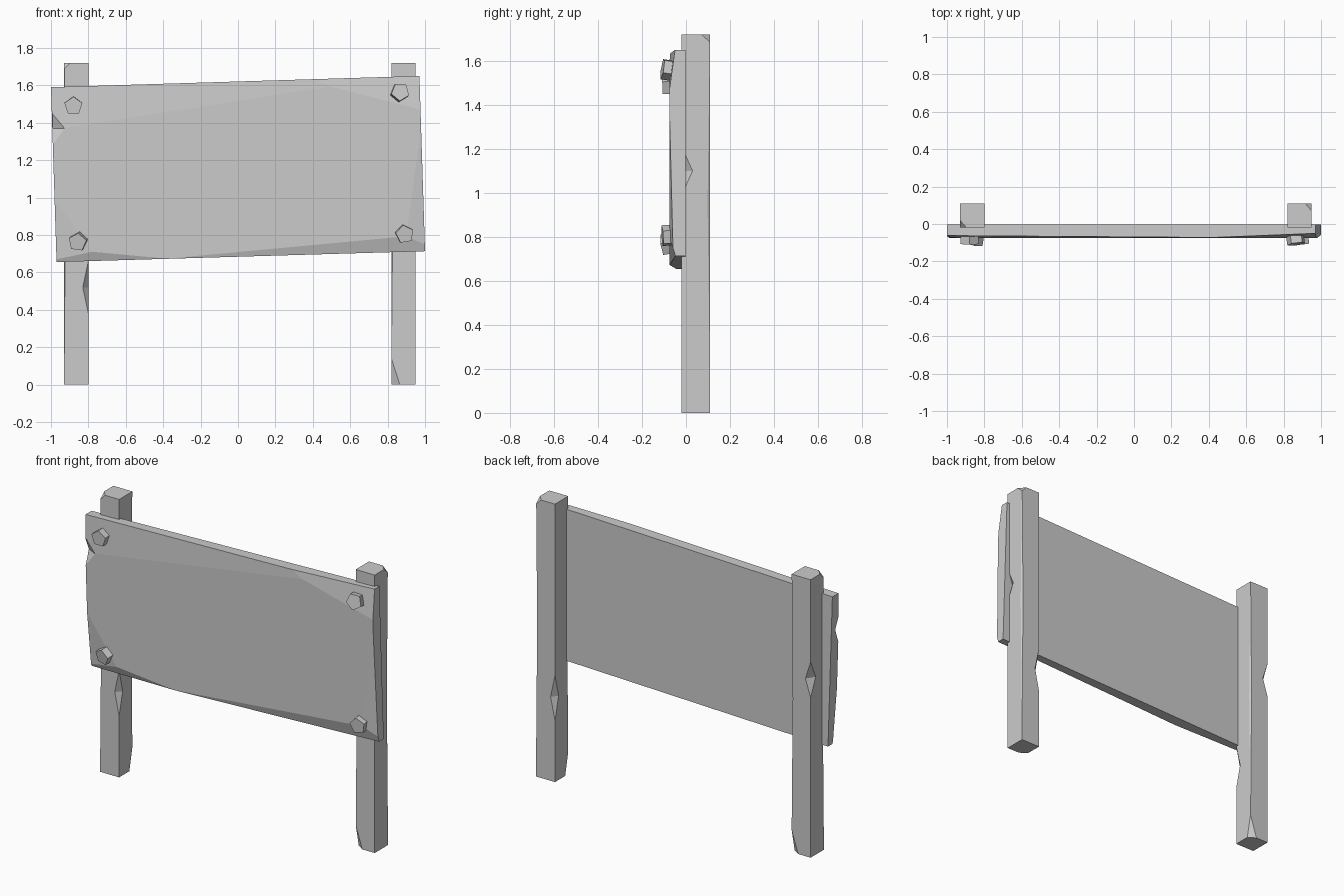
import bpy, bmesh
from math import radians
from mathutils import Vector, Matrix

if "Cube" in bpy.data.objects:
    bpy.data.objects.remove(bpy.data.objects["Cube"])


def add_object(name, bm):
    bmesh.ops.recalc_face_normals(bm, faces=bm.faces)
    mesh = bpy.data.meshes.new(name)
    bm.to_mesh(mesh)
    bm.free()
    ob = bpy.data.objects.new(name, mesh)
    bpy.context.collection.objects.link(ob)
    return ob


def hull(name, points):
    bm = bmesh.new()
    for p in points:
        bm.verts.new(p)
    bmesh.ops.convex_hull(bm, input=bm.verts[:])
    return add_object(name, bm)


def chip(ob, centre, radii):
    """Knock a faceted nick out of an edge or corner with an octahedron."""
    c = Vector(centre)
    pts = []
    for i in range(3):
        for s in (-1, 1):
            p = c.copy()
            p[i] += s * radii[i]
            pts.append(p)
    cutter = hull("chip_cutter", pts)
    cutter.hide_render = True
    mod = ob.modifiers.new("chip", 'BOOLEAN')
    mod.operation, mod.solver, mod.object = 'DIFFERENCE', 'EXACT', cutter
    bpy.context.view_layer.objects.active = ob
    bpy.ops.object.modifier_apply(modifier=mod.name)
    bpy.data.objects.remove(cutter)


# Posts: square timber with worn edges; the right one is turned half round
h = 0.065
left = hull("left_post", [(x, y, z) for x in (-h, h) for y in (-h, h) for z in (0, 1.72)])
for centre, radii in [
    ((h, -h, 0.52), (0.03, 0.035, 0.14)),     # front notch
    ((-h, h, 1.10), (0.035, 0.05, 0.11)),     # back notch
    ((-h, -h, 0.95), (0.008, 0.012, 0.90)),   # long worn edges
    ((h, h, 0.95), (0.008, 0.012, 0.85)),
    ((-h, -h, 1.72), (0.035, 0.04, 0.035)),   # top corner
    ((h, h, 0), (0.045, 0.03, 0.14)),         # foot corner
]:
    chip(left, centre, radii)
right = bpy.data.objects.new("right_post", left.data.copy())
bpy.context.collection.objects.link(right)
left.location = (-0.865, 0.045, 0)
right.location = (0.885, 0.045, 0)
right.rotation_euler.z = radians(180)

# Board: slightly tilted slab with shallow planed facets on the front
front, back = -0.075, -0.003
corners = [(-1, 1.59), (0.97, 1.65), (1, 0.713), (-0.97, 0.655)]
board = hull("sign_board", [(x, y, z) for x, z in corners for y in (front, back)])
bm = bmesh.new()
bm.from_mesh(board.data)
# each facet: two points on the front face, and one lower point (x, y, z)
facets = [
    ((-0.94, 1.37), (0.60, 1.61), (-1.0, -0.062, 1.59)),
    ((0.35, 1.63), (0.94, 1.48), (0.97, -0.050, 1.65)),
    ((-0.38, 0.673), (0.87, 0.79), (1.0, -0.048, 0.713)),
    ((-0.38, 0.673), (-0.78, 0.71), (-0.97, -0.045, 0.655)),
    ((-0.985, 1.0), (-0.78, 0.71), (-0.97, -0.050, 0.655)),
    ((0.98, 1.38), (0.90, 0.80), (1.0, -0.060, 0.80)),
]
for (x1, z1), (x2, z2), low in facets:
    a, b, c = Vector((x1, front, z1)), Vector((x2, front, z2)), Vector(low)
    n = (b - a).cross(c - a).normalized()
    if n.y > 0:
        n.negate()
    cut = bmesh.ops.bisect_plane(bm, geom=bm.verts[:] + bm.edges[:] + bm.faces[:],
                                 plane_co=a, plane_no=n, clear_outer=True)
    rim = [e for e in cut['geom_cut'] if isinstance(e, bmesh.types.BMEdge)]
    bmesh.ops.holes_fill(bm, edges=rim)
    bmesh.ops.recalc_face_normals(bm, faces=bm.faces)
bm.to_mesh(board.data)
bm.free()
chip(board, (-0.992, front, 1.37), (0.065, 0.035, 0.09))

# Bolts: five-sided heads, each knocked slightly askew
bolts = [  # x, z, spin, tilt about x, tilt about z
    ("top_left", -0.88, 1.49, 0, 2, 0),
    ("top_right", 0.865, 1.562, 185, -9, 8),
    ("bottom_left", -0.855, 0.765, 8, 10, -10),
    ("bottom_right", 0.89, 0.805, -10, 4, 5),
]
for name, x, z, spin, tx, tz in bolts:
    bm = bmesh.new()
    # five-sided prism along -y with one vertex pointing up at zero spin
    turn = (Matrix.Translation((x, -0.085, z)) @ Matrix.Rotation(radians(tz), 4, 'Z')
            @ Matrix.Rotation(radians(tx), 4, 'X') @ Matrix.Rotation(radians(spin), 4, 'Y')
            @ Matrix.Rotation(radians(90), 4, 'X') @ Matrix.Rotation(radians(0), 4, 'Z'))
    bmesh.ops.create_cone(bm, cap_ends=True, segments=5, radius1=0.05, radius2=0.05,
                          depth=0.045, matrix=turn)
    add_object(name + "_bolt", bm)
